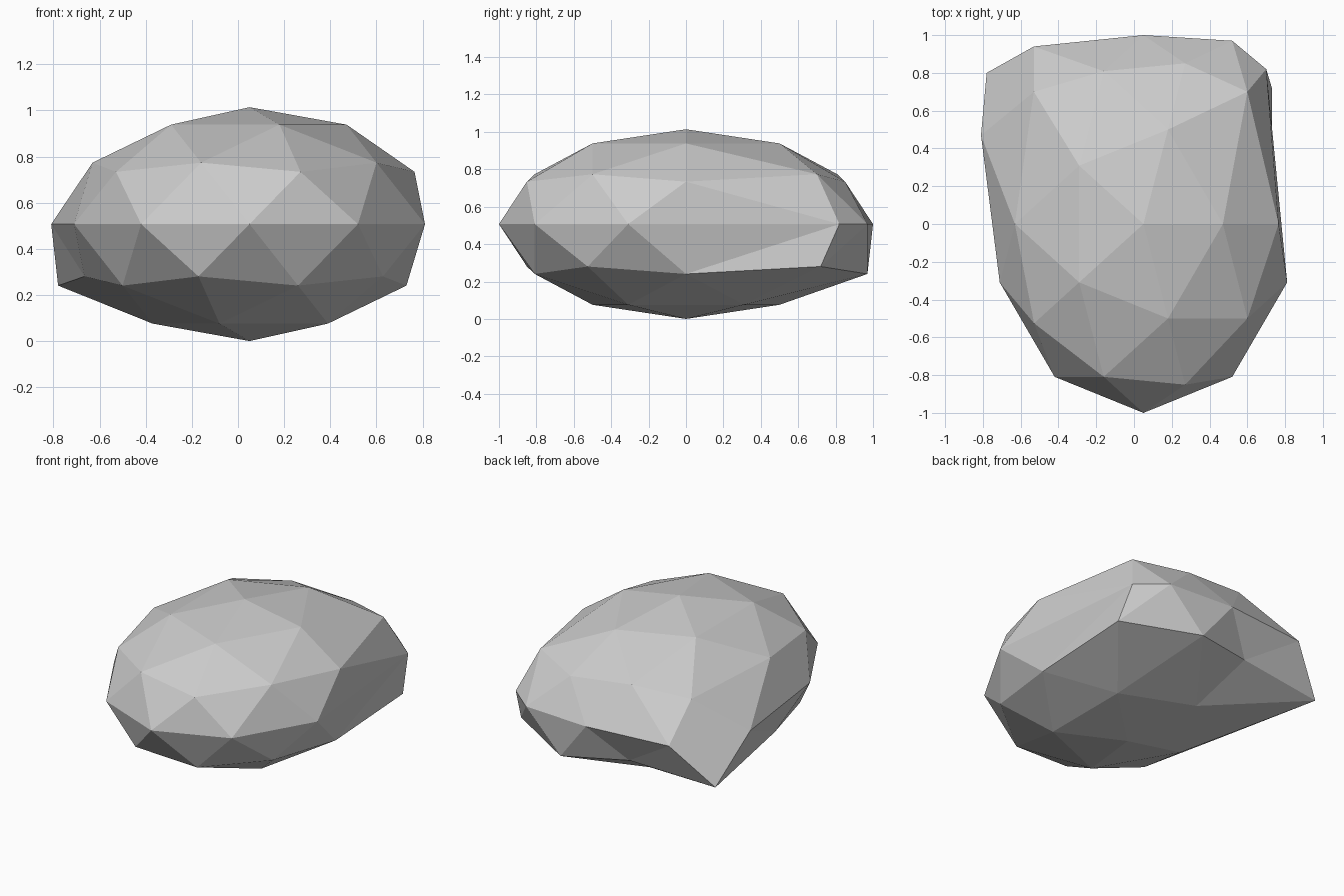
import bpy
import bmesh
from mathutils import Matrix, Vector

cube = bpy.data.objects.get("Cube")
if cube:
    bpy.data.objects.remove(cube, do_unlink=True)

# Stone colour
stone = bpy.data.materials.new("stone_grey")
stone.use_nodes = True
grey = (0.6, 0.6, 0.6, 1)
stone.diffuse_color = grey
stone.node_tree.nodes["Principled BSDF"].inputs["Base Color"].default_value = grey

# Flattened low-poly ball standing on the ground
HALF = 0.507
bm = bmesh.new()
bmesh.ops.create_icosphere(bm, subdivisions=2, radius=1)
bmesh.ops.transform(
    bm, verts=bm.verts,
    matrix=Matrix.Translation((0.05, 0, HALF)) @ Matrix.Diagonal((0.8, 1, HALF, 1)))

# Corners of the broad back: where each one starts, and where it is pulled to
pulls = [
    ((0.81, 0.31, 0.51), (0.70, 0.82)),
    ((0.52, 0.81, 0.51), (0.52, 0.97)),
    ((-0.71, 0.31, 0.51), (-0.81, 0.47)),
    ((-0.42, 0.81, 0.51), (-0.53, 0.94)),
    ((0.60, 0.50, 0.77), (0.60, 0.70)),
    ((-0.53, 0.53, 0.73), (-0.53, 0.70)),
    ((0.63, 0.53, 0.28), (0.73, 0.72)),
    ((-0.50, 0.50, 0.24), (-0.78, 0.80)),
    ((0.26, 0.81, 0.24), (0.26, 0.97)),
]
corners = [min(bm.verts, key=lambda v: (v.co - Vector(start)).length)
           for start, end in pulls]
for corner, (start, end) in zip(corners, pulls):
    corner.co.xy = end

# Boulder object with flat faces
mesh = bpy.data.meshes.new("boulder")
bm.to_mesh(mesh)
bm.free()
mesh.materials.append(stone)
boulder = bpy.data.objects.new("boulder", mesh)
bpy.context.collection.objects.link(boulder)
